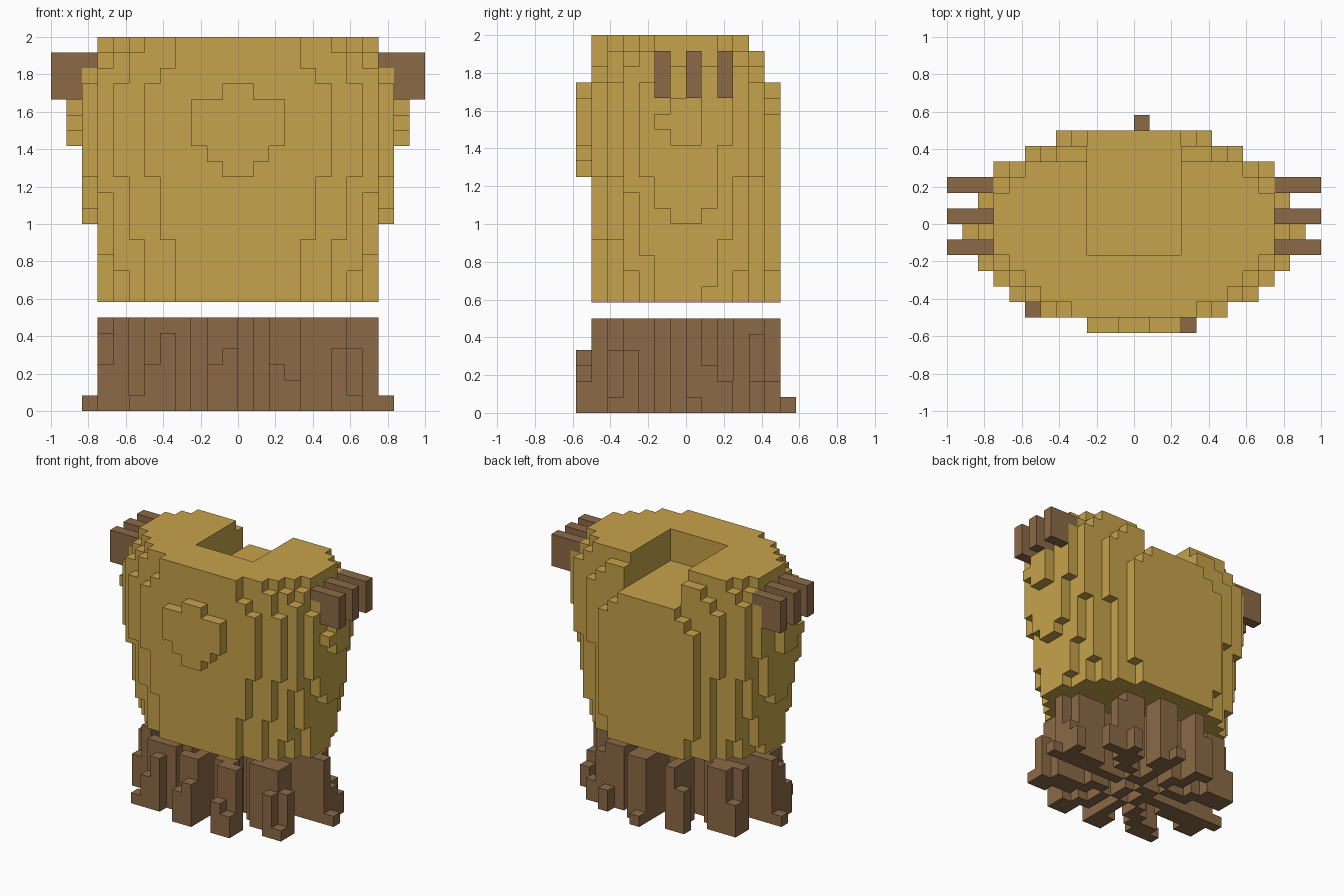
import bpy, bmesh, math
from mathutils import Vector

U = 1 / 12  # edge length of one block

if "Cube" in bpy.data.objects:
    bpy.data.objects.remove(bpy.data.objects["Cube"], do_unlink=True)


def make_material(name, colour):
    mat = bpy.data.materials.new(name)
    mat.use_nodes = True
    mat.diffuse_color = (*colour, 1)
    mat.node_tree.nodes["Principled BSDF"].inputs["Base Color"].default_value = (*colour, 1)
    return mat


tan = make_material("tan fur", (0.565, 0.362, 0.069))
brown = make_material("dark brown", (0.26, 0.142, 0.063))


def block_cells(x0, x1, y0, y1, z0, z1):
    return {(x, y, z) for x in range(x0, x1) for y in range(y0, y1) for z in range(z0, z1)}


def build(name, cells, mat):
    """Make the outer skin of a set of unit blocks."""
    bm = bmesh.new()
    corners = {}

    def corner(p):
        key = tuple(round(c) for c in p)
        if key not in corners:
            corners[key] = bm.verts.new(Vector(key) * U)
        return corners[key]

    for cell in sorted(cells):
        for axis in range(3):
            for side in (0, 1):
                step = Vector((0, 0, 0))
                step[axis] = 2 * side - 1
                if tuple(round(c) for c in Vector(cell) + step) in cells:
                    continue
                start = Vector(cell)
                start[axis] += side
                u, v = Vector((0, 0, 0)), Vector((0, 0, 0))
                u[(axis + 1) % 3] = 1
                v[(axis + 2) % 3] = 1
                quad = [start, start + u, start + u + v, start + v]
                if not side:
                    quad.reverse()
                bm.faces.new([corner(p) for p in quad])
    # merge coplanar squares into large flat faces
    bmesh.ops.dissolve_limit(bm, angle_limit=0.01, verts=bm.verts[:], edges=bm.edges[:])
    mesh = bpy.data.meshes.new(name)
    bm.to_mesh(mesh)
    bm.free()
    mesh.materials.append(mat)
    obj = bpy.data.objects.new(name, mesh)
    bpy.context.collection.objects.link(obj)
    return obj


# Body: rows from front to back as (base half-width, growth heights, shrink heights, top)
BASE, TOP = 7, 24
rows = [
    (4, (11, 15), (21, 22), TOP),
    (6, (11, 15), (21, 23), TOP),
    (7, (9, 14), (22, 23), TOP),
    (8, (10, 15), (21, 23), TOP),
    (9, (13, 18), (19, 22), TOP),
    (9, (12, 17), (20, 22), TOP),
    (9, (12, 17), (20, 22), TOP),
    (8, (8, 13), (22,), TOP),
    (8, (11, 17), (22, 23), TOP),
    (7, (9, 15), (22, 23), TOP),
    (6, (15,), (21, 22), 23),
    (4, (9,), (19, 20), 21),
]
body = set()
for i, (width, grow, shrink, top) in enumerate(rows):
    for z in range(BASE, top):
        w = width + sum(g <= z for g in grow) - sum(s <= z for s in shrink)
        body |= block_cells(-w, w, i - 6, i - 5, z, z + 1)

# Neck opening cut through to the back
body -= block_cells(-3, 3, -2, 6, 21, TOP)

# Raised chest patch
for w, z0, z1 in ((1, 15, 16), (2, 16, 17), (3, 17, 20), (1, 20, 21)):
    body |= block_cells(-w, w, -7, -6, z0, z1)
build("body", body, tan)

# Claws: three on each side
for side, x0 in (("left", 9), ("right", -12)):
    for n, y in enumerate((-2, 0, 2), 1):
        build(f"{side}_claw_{n}", block_cells(x0, x0 + 3, y, y + 1, 20, 23), brown)

# Skirt: ten radial pleats whose height drops towards the rim
steps = ((0.909, 6), (0.92, 5), (0.931, 4), (0.971, 3), (0.998, 2), (1.01, 1))
skirt = set()
for x in range(-10, 10):
    for y in range(-7, 7):
        px, py = x + 0.5, y + 0.75
        radius = math.hypot(px / 9.5, py / 6.75)
        if math.sin(10 * math.atan2(py, px)) > 0:
            height = next((h for limit, h in steps if radius < limit), 0)
            skirt |= block_cells(x, x + 1, y, y + 1, 0, height)
# low foot at the front right corner
skirt |= block_cells(-7, -6, -6, -5, 0, 1)
build("pleated_skirt", skirt, brown)
